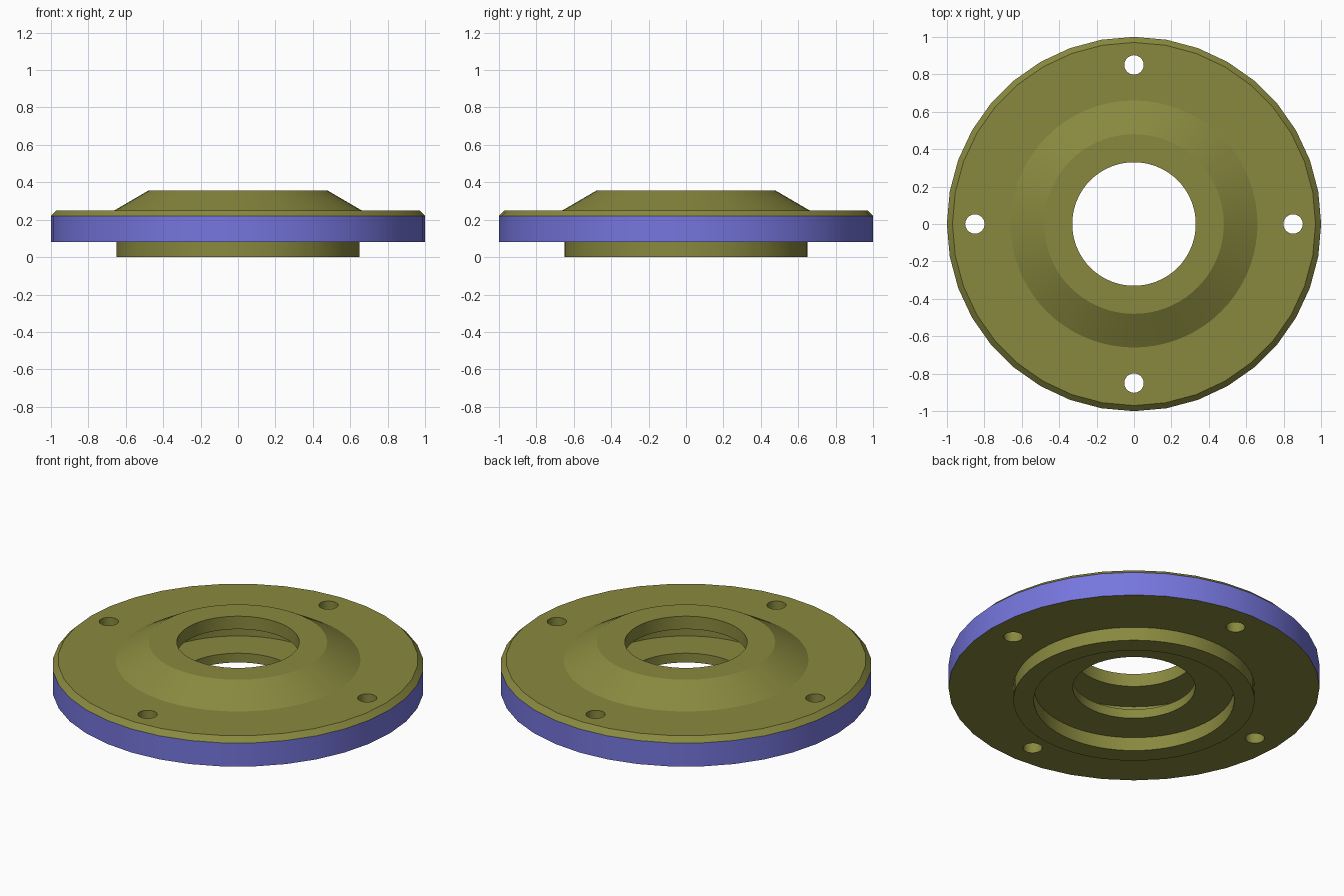
import bpy
import bmesh
import math

cube = bpy.data.objects.get("Cube")
if cube:
    bpy.data.objects.remove(cube, do_unlink=True)


def make_material(name, rgb):
    mat = bpy.data.materials.new(name)
    mat.use_nodes = True
    mat.diffuse_color = (*rgb, 1)
    mat.node_tree.nodes["Principled BSDF"].inputs["Base Color"].default_value = (*rgb, 1)
    return mat


olive = make_material("olive", (0.25, 0.25, 0.05))
blue = make_material("blue", (0.18, 0.18, 0.73))


def revolve(name, profile, sides):
    """Turn a closed (radius, height) profile around the z axis."""
    bm = bmesh.new()
    rings = []
    for i in range(sides):
        a = 2 * math.pi * i / sides
        rings.append([bm.verts.new((r * math.cos(a), r * math.sin(a), z))
                      for r, z in profile])
    n = len(profile)
    for i in range(sides):
        a, b = rings[i], rings[(i + 1) % sides]
        for j in range(n):
            k = (j + 1) % n
            bm.faces.new((a[j], b[j], b[k], a[k]))
    bmesh.ops.recalc_face_normals(bm, faces=bm.faces)
    mesh = bpy.data.meshes.new(name)
    bm.to_mesh(mesh)
    bm.free()
    obj = bpy.data.objects.new(name, mesh)
    bpy.context.collection.objects.link(obj)
    obj.data.materials.append(olive)
    return obj


def select_only(obj):
    bpy.ops.object.select_all(action='DESELECT')
    obj.select_set(True)
    bpy.context.view_layer.objects.active = obj


# Flange plate with a chamfered upper rim
plate = revolve("flange_plate", [
    (0.60, 0.08), (1.0, 0.08), (1.0, 0.22), (0.97, 0.25), (0.60, 0.25)], 36)

# Hub: lower collar, upper cone, bore with a wide inner groove, bottom recess
hub = revolve("hub", [
    (0.54, 0.0), (0.65, 0.0), (0.65, 0.24), (0.66, 0.25), (0.48, 0.355),
    (0.33, 0.355), (0.33, 0.278), (0.55, 0.278), (0.55, 0.135),
    (0.33, 0.135), (0.33, 0.08), (0.54, 0.08)], 72)

# Four bolt holes through the plate
for i in range(4):
    a = i * math.pi / 2
    bpy.ops.mesh.primitive_cylinder_add(
        vertices=24, radius=0.052, depth=0.6,
        location=(0.85 * math.cos(a), 0.85 * math.sin(a), 0.165))
    cutter = bpy.context.object
    cutter.name = "bolt_hole_cutter"
    cutter.hide_render = True
    select_only(plate)
    mod = plate.modifiers.new("bolt_hole", 'BOOLEAN')
    mod.operation = 'DIFFERENCE'
    mod.solver = 'EXACT'
    mod.object = cutter
    bpy.ops.object.modifier_apply(modifier=mod.name)
    bpy.data.objects.remove(cutter, do_unlink=True)

# Blue outer edge, everything else olive
plate.data.materials.clear()
plate.data.materials.append(olive)
plate.data.materials.append(blue)
for f in plate.data.polygons:
    on_rim = math.hypot(f.center.x, f.center.y) > 0.95
    f.material_index = 1 if on_rim and abs(f.normal.z) < 0.1 else 0

for obj in (plate, hub):
    select_only(obj)
    bpy.ops.object.shade_smooth_by_angle(angle=math.radians(25))
